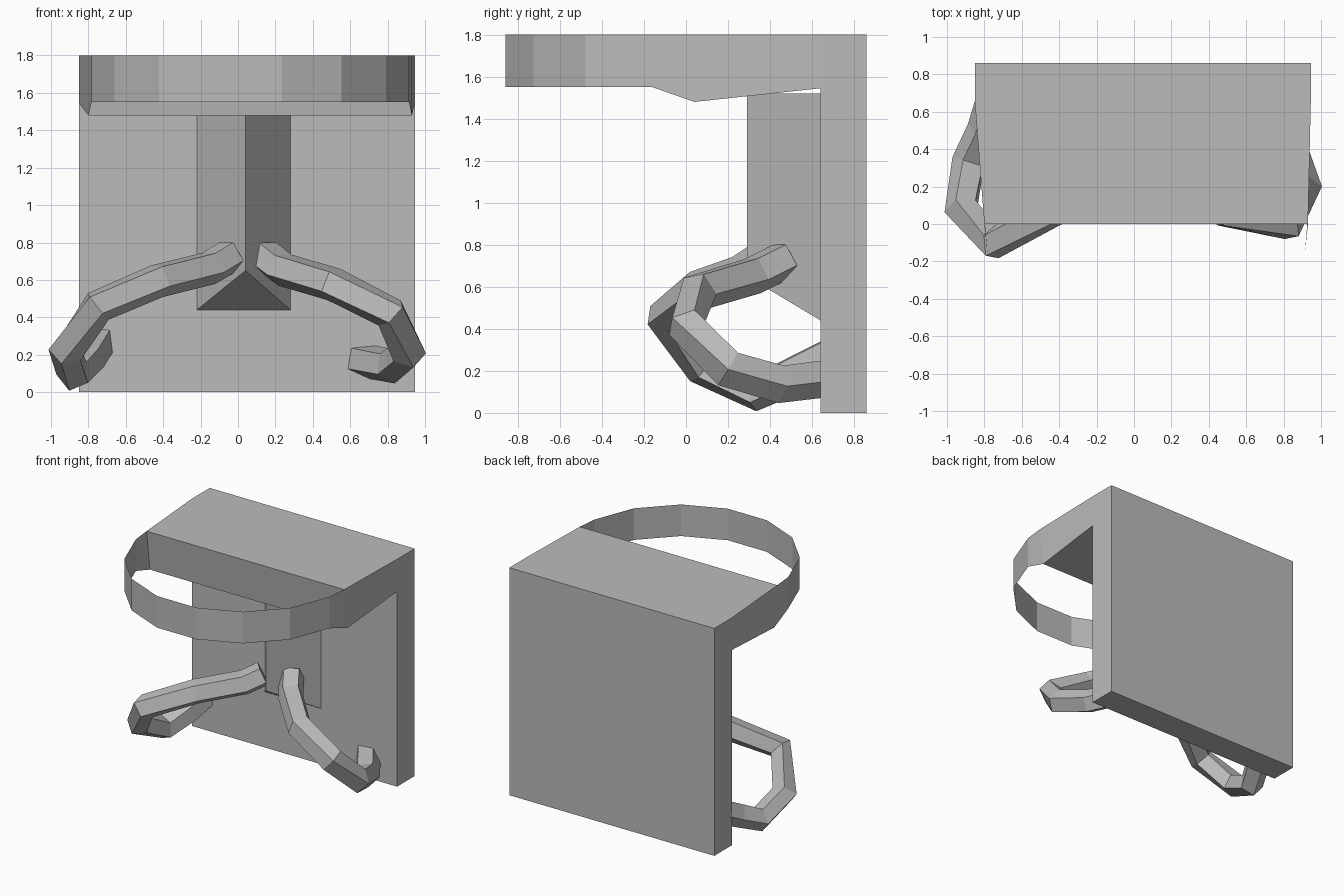
import bpy, bmesh, math
from mathutils import Vector

if "Cube" in bpy.data.objects:
    bpy.data.objects.remove(bpy.data.objects["Cube"])

grey = bpy.data.materials.new("plain_grey")
grey.use_nodes = True
grey.diffuse_color = (0.5, 0.5, 0.5, 1)
grey.node_tree.nodes["Principled BSDF"].inputs["Base Color"].default_value = (0.5, 0.5, 0.5, 1)


def finish(name, bm):
    bmesh.ops.recalc_face_normals(bm, faces=bm.faces)
    mesh = bpy.data.meshes.new(name)
    bm.to_mesh(mesh)
    bm.free()
    mesh.materials.append(grey)
    obj = bpy.data.objects.new(name, mesh)
    bpy.context.collection.objects.link(obj)
    return obj


def loft(name, rings, closed=True):
    """Join matching rings of points; closed rings get end caps."""
    bm = bmesh.new()
    rows = [[bm.verts.new(p) for p in ring] for ring in rings]
    count = len(rows[0])
    for a, b in zip(rows, rows[1:]):
        for i in range(count if closed else count - 1):
            j = (i + 1) % count
            bm.faces.new((a[i], a[j], b[j], b[i]))
    if closed:
        bm.faces.new(rows[0])
        bm.faces.new(rows[-1])
    return finish(name, bm)


def tube(name, path, radius, sides=5):
    """Faceted tube with mitred joints along a bent path."""
    pts = [Vector(p) for p in path]
    rings, side = [], Vector((0, 0, 1))
    for i, p in enumerate(pts):
        before = (p - pts[max(i - 1, 0)]).normalized()
        after = (pts[min(i + 1, len(pts) - 1)] - p).normalized()
        along = (before + after).normalized()
        side = (side - along * side.dot(along)).normalized()
        other = along.cross(side)
        ring = []
        for k in range(sides):
            a = math.tau * (k + 0.5) / sides
            ring.append(p + radius * (side * math.cos(a) + other * math.sin(a)))
        rings.append(ring)
    return loft(name, rings)


LEFT, RIGHT, TOP = 0.945, -0.85, 1.8
FRONT_LEFT, FRONT_RIGHT = 0.93, -0.80

# Back board
loft("back_board", [[(x, 0.64, 0), (x, 0.86, 0), (x, 0.86, TOP), (x, 0.64, TOP)]
                    for x in (RIGHT, LEFT)])

# Shelf, slightly narrower at its front
loft("shelf", [[(front, 0, TOP), (front, 0.04, 1.48), (back, 0.64, 1.545), (back, 0.64, TOP)]
               for front, back in ((FRONT_RIGHT, RIGHT), (FRONT_LEFT, LEFT))])

# Thin round hoop in front of the shelf
hoop = [(FRONT_LEFT, 0.04, 1.48)]
for i in range(8):
    a = math.radians(9.5 + 23 * i)
    hoop.append((0.065 + 0.86 * math.cos(a), -0.017 - 0.86 * math.sin(a), 1.55))
hoop.append((FRONT_RIGHT, 0.04, 1.48))
loft("hoop", [hoop, [(x, min(y, 0), TOP) for x, y, z in hoop]], closed=False)

# Wedge-shaped post with a slanted foot
loft("wedge_post", [
    [(-0.22, 0.64, 0.44), (0.04, 0.29, 0.65), (0.28, 0.64, 0.44)],
    [(-0.22, 0.64, 1.52), (0.04, 0.29, 1.52), (0.28, 0.64, 1.52)]])

# Bent arms curling from the post back to the board
tube("right_arm", [(-0.04, 0.37, 0.73), (-0.14, 0.28, 0.67), (-0.42, 0.08, 0.6),
                   (-0.75, -0.1, 0.46), (-0.92, 0.08, 0.22), (-0.88, 0.33, 0.1),
                   (-0.8, 0.5, 0.18), (-0.74, 0.7, 0.28)], 0.095)
tube("left_arm", [(0.14, 0.47, 0.73), (0.23, 0.33, 0.66), (0.5, 0.06, 0.58),
                  (0.82, 0.0, 0.42), (0.91, 0.2, 0.21), (0.82, 0.44, 0.14),
                  (0.66, 0.68, 0.17)], 0.095)
